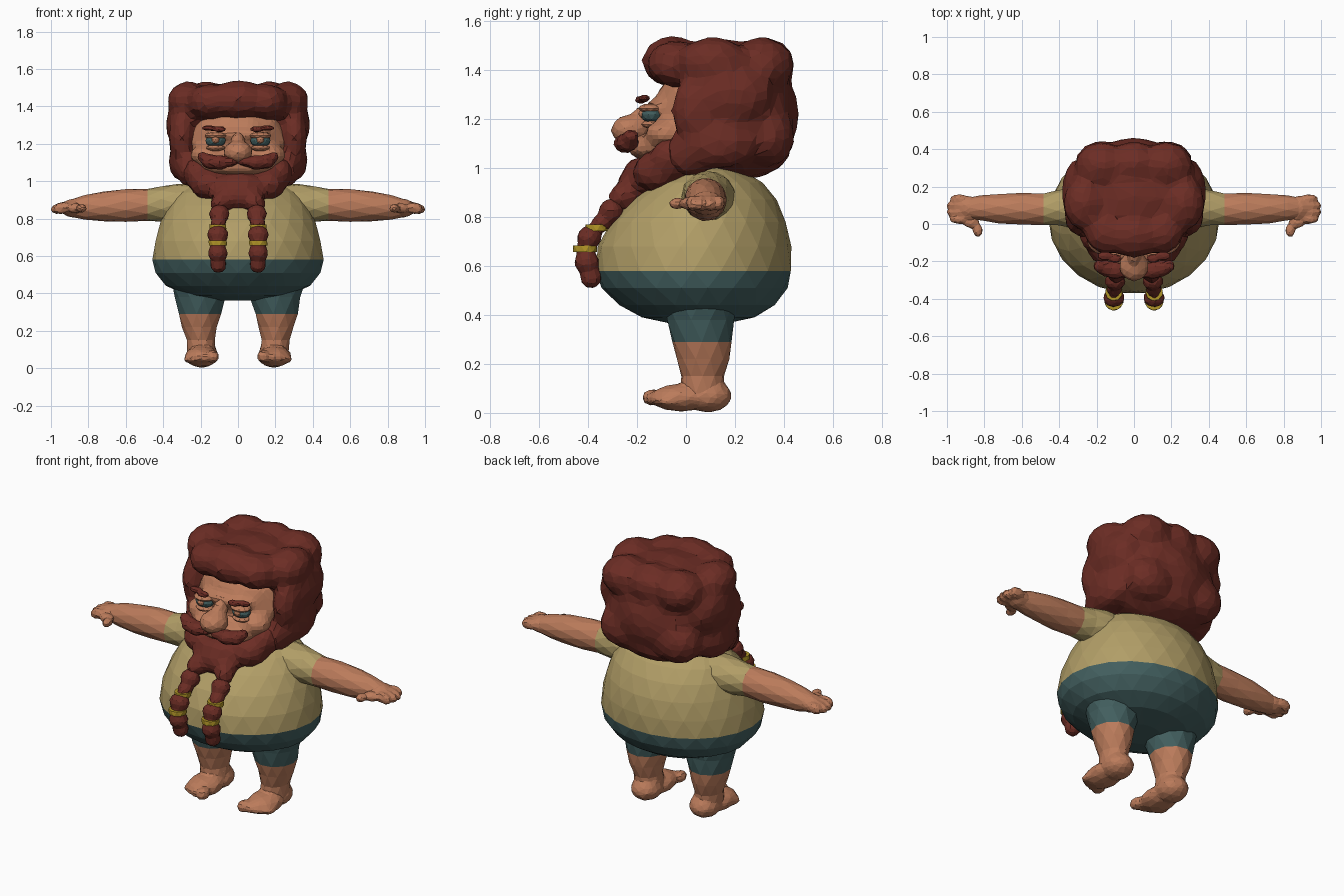
import bpy, bmesh, math
from mathutils import Matrix, Vector


def material(name, rgb):
    m = bpy.data.materials.new(name)
    m.diffuse_color = (*rgb, 1)
    return m


SKIN = material("skin", (0.50, 0.20, 0.105))
HAIR = material("red hair", (0.15, 0.026, 0.018))
SHIRT = material("tan shirt", (0.44, 0.34, 0.135))
PANTS = material("teal cloth", (0.055, 0.115, 0.115))
GOLD = material("gold", (0.44, 0.30, 0.02))


def finish(name, bm, mats):
    bmesh.ops.recalc_face_normals(bm, faces=bm.faces)
    me = bpy.data.meshes.new(name)
    bm.to_mesh(me)
    bm.free()
    for m in mats:
        me.materials.append(m)
    ob = bpy.data.objects.new(name, me)
    bpy.context.collection.objects.link(ob)
    return ob


def blob(name, mat, balls, voxel=0.0, ratio=0.3, level=2):
    """Ellipsoids (centre, radii), optionally fused into one faceted mass."""
    bm = bmesh.new()
    for c, r in balls:
        mx = Matrix.Translation(c) @ Matrix.Diagonal((*r, 1))
        bmesh.ops.create_icosphere(bm, subdivisions=level, radius=1, matrix=mx)
    ob = finish(name, bm, [mat])
    if voxel:
        rm = ob.modifiers.new("fuse", 'REMESH')
        rm.mode, rm.voxel_size = 'VOXEL', voxel
        sm = ob.modifiers.new("soften", 'SMOOTH')
        sm.factor, sm.iterations = 0.5, 2
        ob.modifiers.new("facet", 'DECIMATE').ratio = ratio
    return ob


def loft(name, rings, sides, mats, rule=None, along='z'):
    """Capped tube through rings (centre, radius_a, radius_b)."""
    bm = bmesh.new()
    loops = []
    for i, (c, ra, rb) in enumerate(rings):
        loop = []
        for k in range(sides):
            t = 2 * math.pi * (k + 0.5 * (i % 2)) / sides
            a, b = ra * math.cos(t), rb * math.sin(t)
            off = Vector((a, b, 0)) if along == 'z' else Vector((0, a, b))
            loop.append(bm.verts.new(Vector(c) + off))
        loops.append(loop)
    for i, (p, q) in enumerate(zip(loops, loops[1:])):
        for k in range(sides):
            n = (k + 1) % sides
            if i % 2 == 0:
                bm.faces.new((p[k], p[n], q[k]))
                bm.faces.new((p[n], q[n], q[k]))
            else:
                bm.faces.new((p[k], p[n], q[n]))
                bm.faces.new((p[k], q[n], q[k]))
    bm.faces.new(loops[0])
    bm.faces.new(loops[-1])
    if rule:
        for f in bm.faces:
            f.material_index = rule(f.calc_center_median())
    return finish(name, bm, mats)


def both(balls):
    """Mirror a list of ellipsoids across x."""
    return balls + [((-c[0], c[1], c[2]), r) for c, r in balls]


# Round torso: shirt above the waistline, trousers below
loft("torso", [((0, .05, .362), .12, .10), ((0, .05, .39), .27, .23),
               ((0, .045, .44), .385, .32), ((0, .035, .51), .445, .38),
               ((0, .03, .58), .458, .402), ((0, .035, .68), .445, .395),
               ((0, .05, .78), .415, .36), ((0, .07, .87), .375, .30),
               ((0, .085, .94), .325, .23), ((0, .09, .99), .24, .14),
               ((0, .09, 1.02), .13, .09)],
     22, [SHIRT, PANTS], lambda c: int(c.z < .58))

for s, side in ((1, "left"), (-1, "right")):
    # Arm with short sleeve
    loft(side + "_arm", [((.20 * s, .09, .875), .12, .115), ((.33 * s, .09, .88), .11, .105),
                         ((.41 * s, .085, .878), .095, .095), ((.485 * s, .08, .873), .086, .086),
                         ((.60 * s, .08, .87), .086, .088), ((.72 * s, .083, .865), .08, .08),
                         ((.82 * s, .085, .86), .068, .066), ((.90 * s, .085, .855), .055, .045)],
         11, [SKIN, SHIRT], lambda c: int(abs(c.x) < .485), 'x')
    # Hand with four fingers and a thumb
    hand = [((.88 * s, .085, .856), (.07, .067, .052)),
            ((.87 * s, .01, .855), (.045, .035, .028)),
            ((.835 * s, -.035, .855), (.028, .037, .025))]
    for y, tip in ((.025, .985), (.062, 1.0), (.1, 1.0), (.135, .98)):
        hand.append(((.935 * s, y, .858), (.05, .025, .032)))
        hand.append((((tip - .032) * s, y, .85), (.036, .021, .027)))
    blob(side + "_hand", SKIN, hand, .011, .22)
    # Leg with trouser hem
    loft(side + "_leg", [((.20 * s, .06, .46), .16, .15), ((.20 * s, .06, .38), .138, .138),
                         ((.205 * s, .065, .29), .115, .122), ((.205 * s, .07, .22), .095, .108),
                         ((.20 * s, .068, .15), .076, .088), ((.195 * s, .065, .08), .078, .088)],
         11, [SKIN, PANTS], lambda c: int(c.z > .29))
    # Foot with toes
    foot = [((.192 * s, .09, .07), (.088, .10, .07)), ((.195 * s, -.02, .062), (.094, .13, .058)),
            ((.195 * s, .07, .12), (.078, .09, .05))]
    for i, x in enumerate((.135, .18, .215, .245, .27)):
        r = .036 - .004 * i
        foot.append(((x * s, -.135 + .016 * i, .063 - .004 * i), (r, .048, r)))
    blob(side + "_foot", SKIN, foot, .014, .2)

# Head, muzzle and brow ridge
blob("head", SKIN, [((0, .06, 1.21), (.275, .205, .22)), ((0, -.12, 1.085), (.205, .125, .065)),
                    ((0, -.115, 1.25), (.18, .05, .035))]
     + both([((.17, -.08, 1.14), (.09, .09, .06))]), .022, .3)
blob("nose", SKIN, [((0, -.225, 1.155), (.082, .085, .065)), ((0, -.16, 1.215), (.04, .055, .05))],
     .018, .3)
blob("eyes", PANTS, both([((.12, -.14, 1.217), (.056, .045, .036))]))
blob("eyelids", SKIN, both([((.12, -.145, 1.243), (.06, .05, .02)),
                            ((.12, -.14, 1.178), (.052, .043, .018)),
                            ((.12, -.165, 1.222), (.024, .03, .024))]), level=2)
blob("eyebrows", HAIR, both([((.10, -.185, 1.278), (.04, .026, .017)),
                             ((.155, -.17, 1.284), (.045, .026, .016))]), .01, .25)
# Moustache
blob("moustache", HAIR, both([((.045, -.25, 1.105), (.05, .04, .03)),
                              ((.10, -.248, 1.10), (.055, .05, .042)),
                              ((.15, -.238, 1.105), (.048, .048, .042)),
                              ((.19, -.225, 1.13), (.03, .035, .03))]), .014, .25)

# Bushy hair
blob("hair", HAIR,
     [((0, .21, 1.24), (.345, .25, .28)), ((0, .14, 1.40), (.25, .23, .13)),
      ((0, -.055, 1.435), (.17, .13, .108)), ((.0, .32, 1.42), (.13, .13, .12)),
      ((0, .20, 1.07), (.28, .235, .125)), ((0, .36, 1.22), (.19, .105, .17))]
     + both([((.15, -.04, 1.425), (.12, .125, .10)), ((.265, .11, 1.43), (.118, .15, .108)),
             ((.17, .31, 1.42), (.15, .135, .118)), ((.29, .17, 1.30), (.10, .19, .14)),
             ((.30, .05, 1.24), (.075, .115, .15)), ((.29, .13, 1.11), (.085, .17, .12)),
             ((.25, .02, 1.06), (.085, .11, .10)), ((.17, .33, 1.13), (.15, .12, .13))]),
     .03, .28)
# Beard
blob("beard", HAIR,
     [((0, -.12, .975), (.21, .12, .085)), ((0, -.20, .925), (.15, .085, .085)),
      ((0, -.20, 1.00), (.13, .05, .04))]
     + both([((.22, -.05, 1.04), (.075, .10, .09)), ((.16, -.11, .985), (.10, .11, .09)),
             ((.095, -.26, .88), (.055, .06, .06))]), .024, .3)

# Braids with gold bands
for s, side in ((1, "left"), (-1, "right")):
    blob(side + "_braid", HAIR,
         [((.10 * s, -.305, .825), (.058, .052, .052)), ((.105 * s, -.345, .775), (.045, .042, .038)),
          ((.108 * s, -.395, .715), (.060, .052, .050)), ((.108 * s, -.41, .665), (.044, .04, .04)),
          ((.108 * s, -.405, .615), (.056, .053, .05)), ((.106 * s, -.388, .555), (.046, .046, .05))],
         .014, .25)
    for name, y, z, r in (("upper", -.365, .755, .046), ("lower", -.412, .67, .05)):
        loft(f"{side}_{name}_band", [((.108 * s, y, z - .013), r, r), ((.108 * s, y, z + .013), r, r)],
             9, [GOLD])
